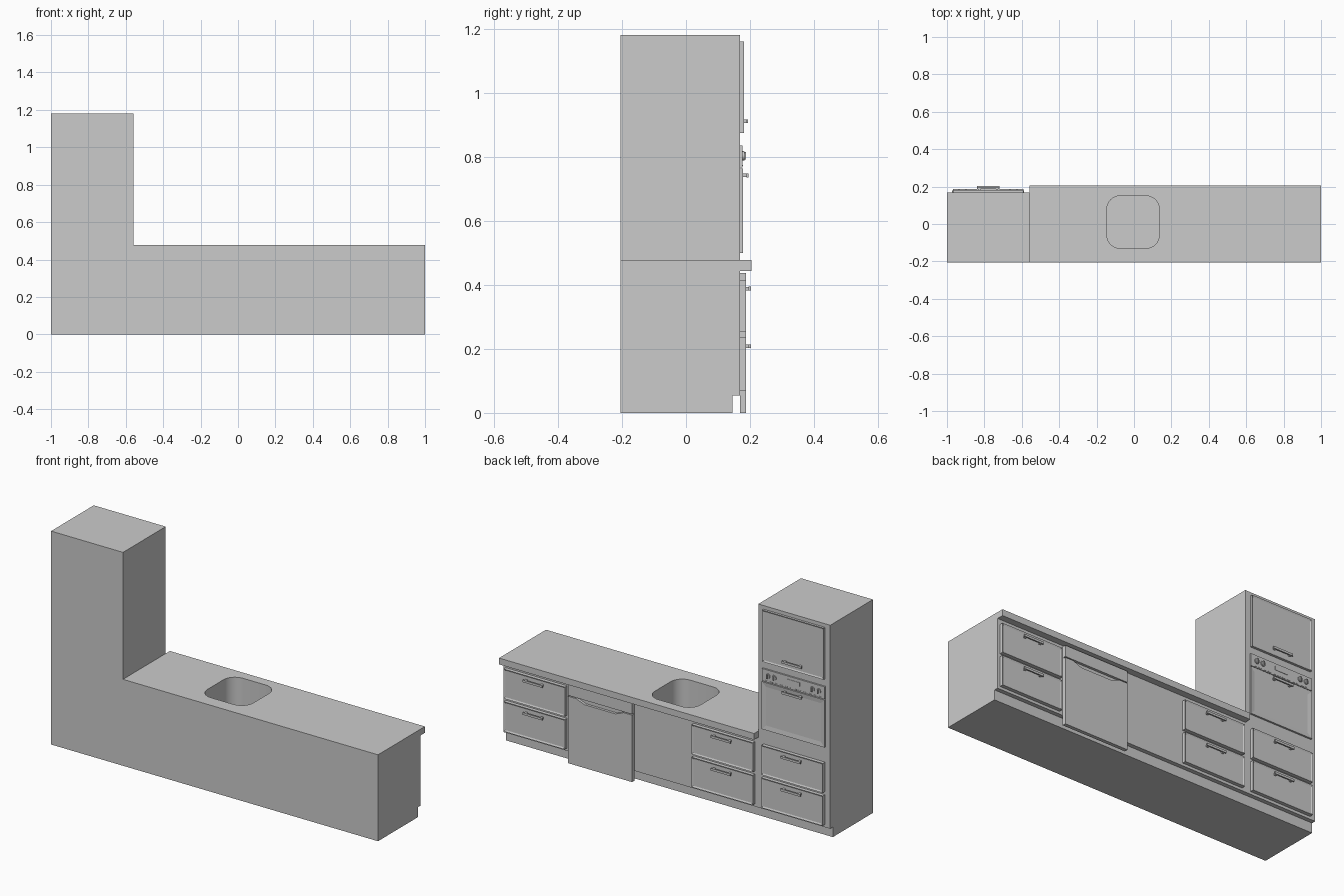
import bpy, bmesh, math
from mathutils import Matrix

if "Cube" in bpy.data.objects:
    bpy.data.objects.remove(bpy.data.objects["Cube"])

FACE = 0.168                      # front plane of the cabinets (+y side)


def finish(name, bm):
    bmesh.ops.recalc_face_normals(bm, faces=bm.faces)
    me = bpy.data.meshes.new(name)
    bm.to_mesh(me)
    bm.free()
    ob = bpy.data.objects.new(name, me)
    bpy.context.collection.objects.link(ob)
    return ob


def add_box(bm, x, y, z):
    m = Matrix.Translation((sum(x) / 2, sum(y) / 2, sum(z) / 2)) @ Matrix.Diagonal(
        (x[1] - x[0], y[1] - y[0], z[1] - z[0], 1))
    return bmesh.ops.create_cube(bm, size=1, matrix=m)["verts"]


def box(name, x, y, z):
    bm = bmesh.new()
    add_box(bm, x, y, z)
    return finish(name, bm)


def prism(name, pts, axis, lo, hi):
    """Extrude a 2D outline along x, y or z."""
    place = {"x": lambda a, b: (lo, a, b), "y": lambda a, b: (a, lo, b),
             "z": lambda a, b: (a, b, lo)}[axis]
    bm = bmesh.new()
    f = bm.faces.new([bm.verts.new(place(a, b)) for a, b in pts])
    out = bmesh.ops.extrude_face_region(bm, geom=[f])["geom"]
    vec = [(hi - lo) if c == axis else 0 for c in "xyz"]
    bmesh.ops.translate(bm, vec=vec, verts=[v for v in out if isinstance(v, bmesh.types.BMVert)])
    return finish(name, bm)


def panel(name, x, z, y1, rim=0.012, depth=-0.004):
    """Front panel with a narrow raised rim around a recessed field."""
    bm = bmesh.new()
    add_box(bm, x, (FACE, y1), z)
    bm.normal_update()
    front = [f for f in bm.faces if f.normal.y > 0.9]
    bmesh.ops.inset_region(bm, faces=front, thickness=rim)
    bmesh.ops.translate(bm, vec=(0, depth, 0), verts=front[0].verts)
    return finish(name, bm)


def handle(name, cx, z, y0, y1, w=0.12):
    bm = bmesh.new()
    add_box(bm, (cx - w / 2, cx + w / 2), (y1 - 0.007, y1), (z - 0.006, z + 0.006))
    for s in (-1, 1):
        px = cx + s * (w / 2 - 0.012)
        add_box(bm, (px - 0.006, px + 0.006), (y0 - 0.006, y1 - 0.007), (z - 0.005, z + 0.005))
    return finish(name, bm)


def drawers(name, x0, x1):
    for i, z in enumerate(((0.07, 0.235), (0.252, 0.415))):
        panel(f"{name}_drawer_{i}", (x0, x1), z, 0.188)
        handle(f"{name}_drawer_handle_{i}", (x0 + x1) / 2, z[1] - 0.027, 0.188, 0.203)


# Carcasses with recessed plinth
def carcass(name, x0, x1, top):
    return prism(name, [(-0.205, 0), (0.145, 0), (0.145, 0.055), (FACE, 0.055),
                        (FACE, top), (-0.205, top)], "x", x0, x1)


carcass("tall_cabinet", -1, -0.56, 1.18)
base = carcass("base_cabinet", -0.56, 1, 0.443)
counter = box("countertop", (-0.56, 1), (-0.205, 0.205), (0.443, 0.478))

# Sink bowl cut through the countertop into the base
outline, half, r = [], 0.14, 0.07
for k, (sx, sy) in enumerate(((1, 1), (-1, 1), (-1, -1), (1, -1))):
    for i in range(9):
        a = math.pi / 2 * (k + i / 8)
        outline.append((-0.005 + sx * (half - r) + r * math.cos(a),
                        0.01 + sy * (half - r) + r * math.sin(a)))
cutter = prism("sink_cutter", outline, "z", 0.30, 0.6)
cutter.hide_render = True
for ob in (base, counter):
    mod = ob.modifiers.new("sink", "BOOLEAN")
    mod.operation, mod.solver, mod.object = "DIFFERENCE", "EXACT", cutter
    bpy.context.view_layer.objects.active = ob
    bpy.ops.object.modifier_apply(modifier=mod.name)
bpy.data.objects.remove(cutter)

# Drawer stacks
drawers("right", 0.61, 0.985)
drawers("middle", -0.54, -0.165)
drawers("tall", -0.968, -0.592)

# Dishwasher: control strip and door with a scooped grip at the top
box("dishwasher_strip", (0.198, 0.59), (FACE, 0.188), (0.375, 0.437))
prism("dishwasher_door", [(0.198, 0), (0.59, 0), (0.59, 0.37), (0.54, 0.37), (0.49, 0.35),
                          (0.30, 0.35), (0.25, 0.37), (0.198, 0.37)], "y", FACE, 0.188)
box("dishwasher_grip_back", (0.198, 0.59), (FACE, 0.174), (0.34, 0.38))

# Upper door of the tall cabinet
panel("upper_door", (-0.968, -0.592), (0.875, 1.16), 0.181)
handle("upper_door_handle", -0.78, 0.911, 0.181, 0.194)

# Oven
box("oven_control_panel", (-0.972, -0.588), (FACE, 0.177), (0.767, 0.835))
panel("oven_door", (-0.972, -0.588), (0.50, 0.763), 0.178, rim=0.035, depth=-0.003)
handle("oven_handle", -0.78, 0.742, 0.178, 0.196)
box("oven_display", (-0.82, -0.74), (0.176, 0.179), (0.798, 0.818))
bm = bmesh.new()
for i in range(12):               # vent slots along the panel's lower edge
    x = -0.95 + i * 0.0295
    add_box(bm, (x, x + 0.018), (0.176, 0.1785), (0.771, 0.775))
finish("oven_vents", bm)
for i, x in enumerate((-0.935, -0.897, -0.663, -0.625)):
    bm = bmesh.new()
    bmesh.ops.create_cone(bm, cap_ends=True, segments=24, radius1=0.014, radius2=0.014, depth=0.006,
                          matrix=Matrix.Translation((x, 0.179, 0.803)) @ Matrix.Rotation(math.pi / 2, 4, "X"))
    add_box(bm, (x - 0.003, x + 0.003), (0.18, 0.188), (0.791, 0.815))
    finish(f"oven_knob_{i}", bm)

# Smooth the curved surfaces while keeping edges sharp
for ob in bpy.data.objects:
    ob.select_set(ob.name.startswith(("oven_knob", "countertop", "base_cabinet")))
bpy.context.view_layer.objects.active = counter
bpy.ops.object.shade_smooth_by_angle(angle=math.radians(30))
